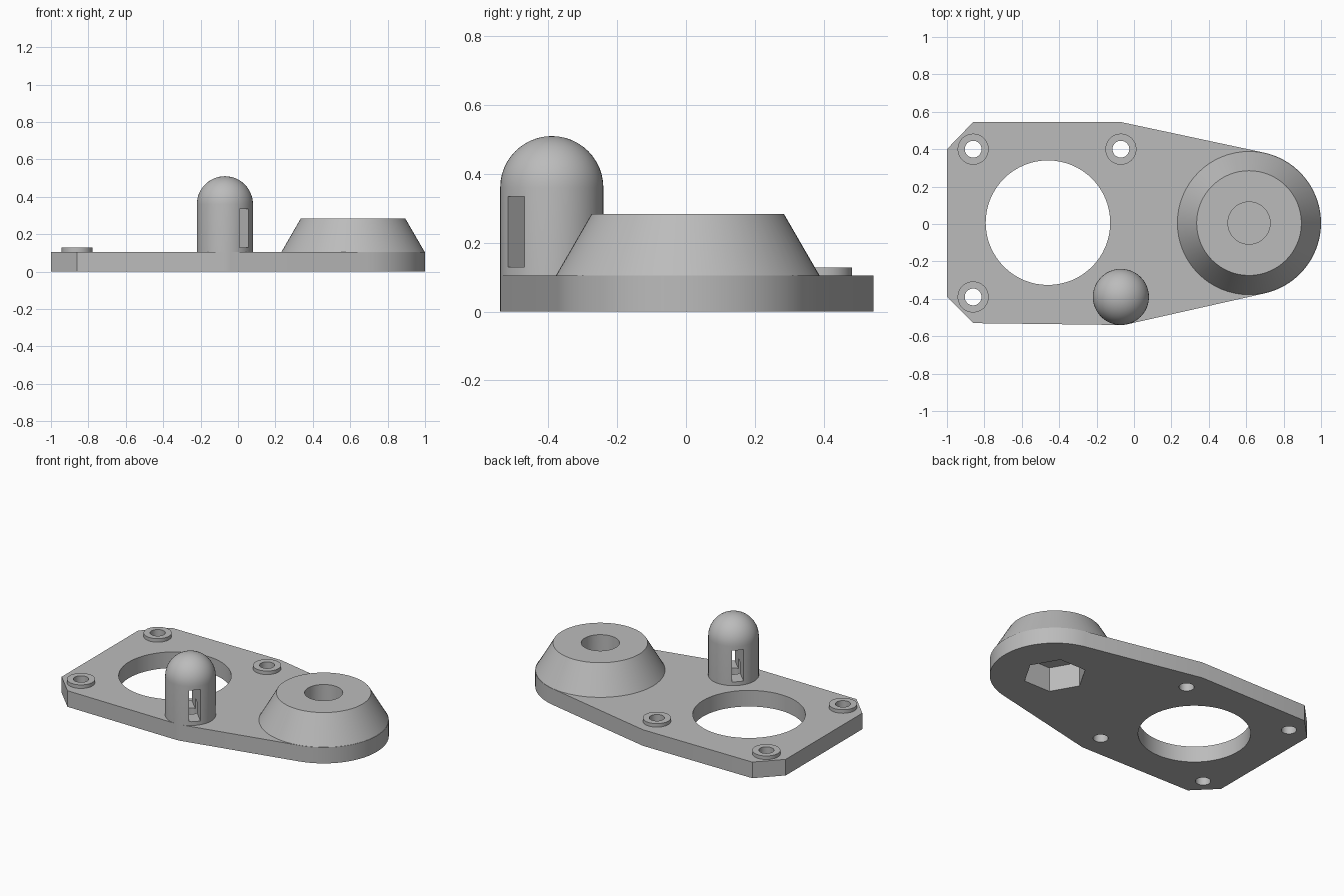
import bpy, bmesh
from math import cos, sin, pi, radians
from mathutils import Matrix, Vector

cube = bpy.data.objects.get("Cube")
if cube:
    bpy.data.objects.remove(cube, do_unlink=True)

grey = bpy.data.materials.new("plain grey")
grey.use_nodes = True
GREY = (0.5, 0.5, 0.5, 1)
grey.diffuse_color = GREY
grey.node_tree.nodes["Principled BSDF"].inputs["Base Color"].default_value = GREY

T = 0.105                        # plate thickness
HUB = Vector((0.615, 0.005))
POST = Vector((-0.07, -0.39))
SCREWS = [Vector((-0.86, 0.40)), Vector((-0.07, 0.40)), Vector((-0.86, -0.39))]


def make(name, bm):
    bmesh.ops.recalc_face_normals(bm, faces=bm.faces)
    mesh = bpy.data.meshes.new(name)
    bm.to_mesh(mesh)
    bm.free()
    mesh.materials.append(grey)
    ob = bpy.data.objects.new(name, mesh)
    bpy.context.collection.objects.link(ob)
    return ob


def arc(c, r, start, end, n):
    angles = [radians(start + (end - start) * i / n) for i in range(n + 1)]
    return [(c[0] + r * cos(a), c[1] + r * sin(a)) for a in angles]


def prism(name, outline, z0, z1):
    bm = bmesh.new()
    face = bm.faces.new([bm.verts.new((x, y, z0)) for x, y in outline])
    top = bmesh.ops.extrude_face_region(bm, geom=[face])["geom"]
    bmesh.ops.translate(bm, vec=(0, 0, z1 - z0),
                        verts=[v for v in top if isinstance(v, bmesh.types.BMVert)])
    return make(name, bm)


def cylinder(name, c, r, z0, z1, n=48):
    return prism(name, arc(c, r, 0, 360, n)[:-1], z0, z1)


def revolve(name, c, profile, n=64):
    bm = bmesh.new()
    verts = [bm.verts.new((r, 0, z)) for r, z in profile]
    edges = [bm.edges.new(pair) for pair in zip(verts, verts[1:])]
    bmesh.ops.spin(bm, geom=verts + edges, cent=(0, 0, 0), axis=(0, 0, 1),
                   angle=2 * pi, steps=n)
    bmesh.ops.remove_doubles(bm, verts=bm.verts, dist=1e-5)
    bmesh.ops.translate(bm, verts=bm.verts, vec=(c[0], c[1], 0))
    return make(name, bm)


def cut(ob, cutters):
    for c in cutters:
        mod = ob.modifiers.new("cut", 'BOOLEAN')
        mod.operation, mod.solver, mod.object = 'DIFFERENCE', 'EXACT', c
    bpy.context.view_layer.update()
    result = bpy.data.meshes.new_from_object(
        ob.evaluated_get(bpy.context.evaluated_depsgraph_get()))
    ob.modifiers.clear()
    ob.data = result


# Cutters: screw holes, large opening, nut pocket, hub bore, slot
screw_cutters = [cylinder("screw_cutter", c, 0.045, -0.1, 0.2, 32) for c in SCREWS + [POST]]
opening = cylinder("opening_cutter", (-0.46, 0.007), 0.333, -0.1, 0.3, 64)
pocket = cylinder("pocket_cutter", HUB, 0.19, -0.1, 0.16, 6)
bore = cylinder("bore_cutter", HUB, 0.113, 0.172, 0.4)
bm = bmesh.new()
bmesh.ops.create_cube(bm, size=1, matrix=Matrix.Translation((*POST, 0.2325))
                      @ Matrix.Rotation(radians(-45), 4, 'Z')
                      @ Matrix.Diagonal((0.5, 0.068, 0.205, 1)))
slot = make("slot_cutter", bm)

# Base plate: clipped corners at one end, round around the hub
outline = [(-1, 0.40), (-1, -0.39), (-0.86, -0.53)]
outline += arc(POST, 0.15, -92, -78, 4)
outline += arc(HUB, 0.385, -78, 78, 36)
outline += [(-0.07, 0.545), (-0.86, 0.545)]
plate = prism("base_plate", outline, 0, T)
cut(plate, screw_cutters + [opening, pocket])

# Raised rings around the open screw holes
rings = []
for i, c in enumerate(SCREWS):
    ring = cylinder(f"screw_ring_{i + 1}", c, 0.083, T - 0.005, 0.128)
    cut(ring, [screw_cutters[i]])
    rings.append(ring)

# Tapered hub with blind bore above and nut pocket below
hub = revolve("tapered_hub", HUB, [(0, T), (0.383, T), (0.28, 0.283), (0, 0.283)])
cut(hub, [pocket, bore])

# Domed post with a slot through it
dome = [(0.15 * cos(i * pi / 24), 0.36 + 0.15 * sin(i * pi / 24)) for i in range(12)]
post = revolve("domed_post", POST, [(0, T - 0.005), (0.15, T - 0.005)] + dome + [(0, 0.51)], 48)
cut(post, [screw_cutters[3], slot])

for c in screw_cutters + [opening, pocket, bore, slot]:
    bpy.data.objects.remove(c, do_unlink=True)

bpy.ops.object.select_all(action='DESELECT')
for ob in [plate, hub, post] + rings:
    ob.select_set(True)
bpy.context.view_layer.objects.active = plate
bpy.ops.object.shade_smooth_by_angle(angle=radians(25))
